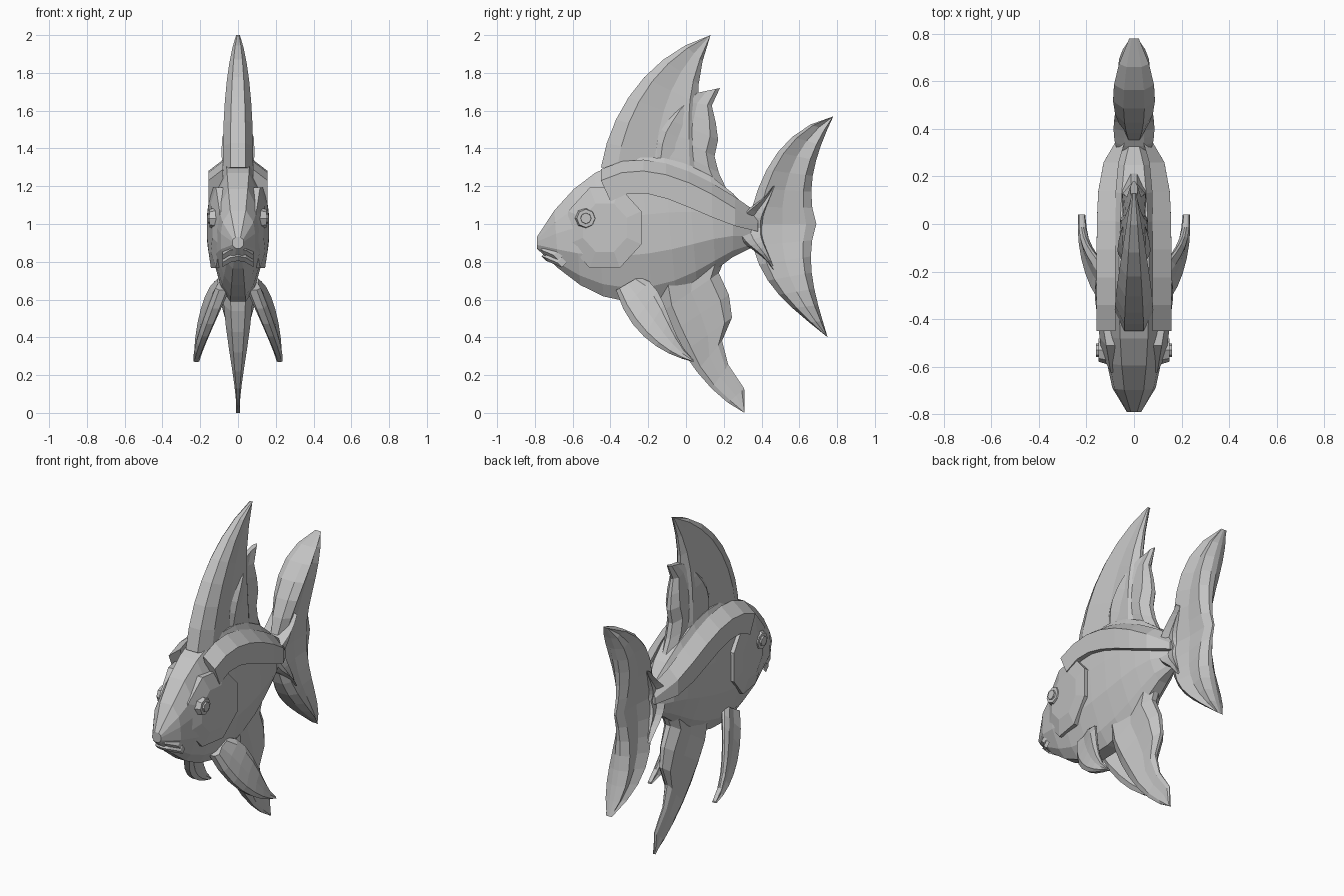
import bpy, bmesh
from math import sin, cos, pi
from mathutils import Vector, Matrix

cube = bpy.data.objects.get("Cube")
if cube:
    bpy.data.objects.remove(cube)

grey = bpy.data.materials.new("stone grey")
grey.use_nodes = True
colour = (.55, .55, .55, 1)
grey.diffuse_color = colour
grey.node_tree.nodes["Principled BSDF"].inputs["Base Color"].default_value = colour


def finish(name, bm):
    bmesh.ops.recalc_face_normals(bm, faces=bm.faces)
    mesh = bpy.data.meshes.new(name)
    bm.to_mesh(mesh)
    bm.free()
    mesh.materials.append(grey)
    bpy.context.collection.objects.link(bpy.data.objects.new(name, mesh))


def loft(name, rings):
    """Skin closed rings of equal length and cap both ends."""
    bm = bmesh.new()
    loops = [[bm.verts.new(point) for point in ring] for ring in rings]
    for near, far in zip(loops, loops[1:]):
        for i in range(len(near)):
            bm.faces.new((near[i - 1], near[i], far[i], far[i - 1]))
    bm.faces.new(loops[0])
    bm.faces.new(loops[-1])
    finish(name, bm)


def both_sides(name, rings):
    for side, sign in (("left", 1), ("right", -1)):
        loft(side + "_" + name,
             [[(sign * x, y, z) for x, y, z in ring] for ring in rings])


def bezier(points, t):
    """Point on the curve steered by any number of control points."""
    points = [Vector(p) for p in points]
    while len(points) > 1:
        points = [a.lerp(b, t) for a, b in zip(points, points[1:])]
    return points[0]


def blend(values, t):
    """Single number eased through the control values."""
    return bezier([(value, 0) for value in values], t).x


def steps(count):
    return [i / count for i in range(count + 1)]


def cross_section(low, high, half_width, section, centre=0):
    """Symmetrical ring; section pairs are (share of width, share of span)."""
    half = []
    for across, along in section:
        y, z = low.lerp(high, along)
        half.append((half_width * across, y, z))
    return ([(centre + x, y, z) for x, y, z in half]
            + [(centre - x, y, z) for x, y, z in reversed(half)])


# Body: belly and back curves joined by flat-sided rings
BODY_SECTION = [(.3, 0), (.65, .1), (1, .33), (1, .6), (.9, .8), (.45, 1)]
belly = [(-.79, .87), (-.55, .65), (-.4, .45), (.1, .55), (.1, .8), (.36, .88)]
back = [(-.79, .93), (-.5, 1.45), (0, 1.5), (.36, 1.04)]
loft("body", [
    cross_section(bezier(belly, t), bezier(back, t),
                  .03 + .11 * abs(sin(pi * t)) ** .5, BODY_SECTION)
    for t in steps(10)])

# Raised ridge along each flank, from brow to tail
ridge_top = [(-.45, 1.23), (-.2, 1.37), (.1, 1.2), (.38, 1)]
ridge_bottom = [(-.4, 1.12), (-.2, 1.27), (.1, 1), (.38, .96)]
ridge = []
for t in steps(7):
    (y_top, z_top), (y_low, z_low) = bezier(ridge_top, t), bezier(ridge_bottom, t)
    x = .157 - .1 * t ** 8
    ridge.append([(x * .5, y_top, z_top + .06), (x, y_top, z_top),
                  (x, y_low, z_low), (x * .5, y_low, z_low)])
both_sides("flank_ridge", ridge)


# Cheek plates: flush with the snout, stepped along the gill edge
def cheek_ring(scale, base, slant):
    ring = []
    for i in range(8):
        angle = (i + .5) * pi / 4
        ring.append((base + slant * cos(angle),
                     -.43 + .21 * scale * cos(angle),
                     .98 + .23 * scale * sin(angle)))
    return ring


both_sides("cheek", [cheek_ring(1, .06, 0), cheek_ring(1, .13, .035),
                     cheek_ring(.6, .15, .015)])

# Eyes: low ring with a raised pupil
for side, sign in (("left", 1), ("right", -1)):
    eye = bmesh.new()
    place = (Matrix.Translation((sign * .13, -.53, 1.03))
             @ Matrix.Rotation(sign * pi / 2, 4, 'Y'))
    for radius, depth in ((.06, .04), (.035, .06)):
        bmesh.ops.create_cone(eye, cap_ends=True, segments=8, radius1=radius,
                              radius2=radius * .8, depth=depth, matrix=place)
    finish(side + "_eye", eye)

# Lips: diamond bars bent back around the jaw
for name, height, front in (("upper_lip", .87, -.76), ("lower_lip", .83, -.74)):
    lip = []
    for t in steps(4):
        x = (t - .5) / 6
        lip.append([(x, front + 12 * x * x + .025 * cos(a * pi / 2),
                     height - 5 * x * x + .025 * sin(a * pi / 2))
                    for a in range(4)])
    loft(name, lip)

# Fins: thick bevelled leading edge, thinner membrane, ragged trailing edge
FIN_SECTION = [(.5, 0), (1, .15), (.65, .5), (.75, .85), (.2, 1)]


def fin_rings(front, rear, thickness, ragged=0, splay=(0, 0)):
    rings = []
    for t in steps(7):
        trailing = bezier(rear, t) + Vector((ragged * sin(4 * pi * t), 0))
        rings.append(cross_section(bezier(front, t), trailing, blend(thickness, t),
                                   FIN_SECTION, blend(splay, t)))
    return rings


# Dorsal fin: tall front lobe and shorter rear lobe
loft("dorsal_fin_front", fin_rings(
    [(-.45, 1.3), (-.4, 1.6), (-.2, 1.9), (.13, 2)],
    [(.1, 1.2), (.1, 1.5), (0, 1.65), (.13, 2)], (.08, .085, .01)))
loft("dorsal_fin_rear", fin_rings(
    [(-.2, 1.3), (-.2, 1.5), (-.1, 1.6), (.04, 1.69)],
    [(.2, 1.1), (.2, 1.3), (.1, 1.5), (.18, 1.72)], (.05, .1, .02), .02))

# Tail fin: two lobes sharing a root
loft("upper_tail_lobe", fin_rings(
    [(.33, 1), (.37, 1.2), (.47, 1.5), (.78, 1.57)],
    [(.69, 1), (.62, 1.2), (.7, 1.4), (.78, 1.57)], (.03, .06, .15, .02)))
loft("lower_tail_lobe", fin_rings(
    [(.33, 1), (.37, .7), (.5, .6), (.75, .4)],
    [(.69, 1), (.62, .8), (.69, .6), (.75, .4)], (.03, .06, .15, .02)))

# Forked spikes where the body grips the tail
for name, up in (("upper", 1), ("lower", -1)):
    loft(name + "_tail_spike", fin_rings(
        [(.25, .98), (.3, .98 + up * .12), (.38, .98 + up * .1), (.46, .98 + up * .22)],
        [(.42, .98), (.4, .98 + up * .05), (.43, .98 + up * .1), (.47, .98 + up * .22)],
        (.05, .1, .08)))

# Anal fin under the belly
loft("anal_fin", fin_rings(
    [(-.15, .65), (-.1, .4), (.1, .1), (.31, 0)],
    [(.22, .85), (.2, .6), (.2, .3), (.31, 0)], (.08, .08, 0, .01), -.04))

# Paired lower fins sweeping outward and back
both_sides("lower_fin", fin_rings(
    [(-.37, .65), (-.3, .4), (-.1, .3), (.04, .27)],
    [(-.25, .72), (-.1, .7), (-.1, .4), (.04, .28)],
    (.04, .03, .015), splay=(.08, .22, .22)))
